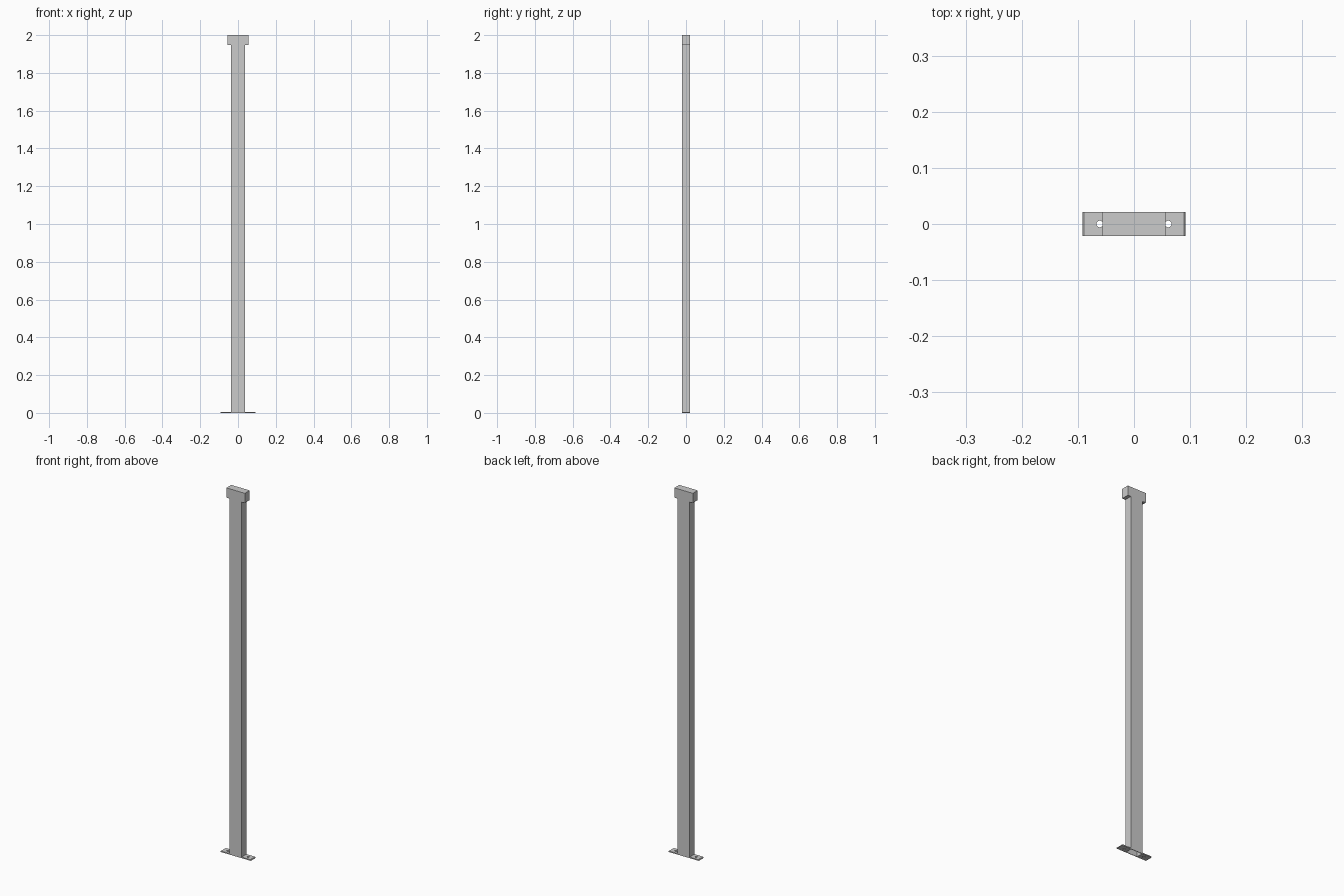
import bpy, bmesh

if "Cube" in bpy.data.objects:
    bpy.data.objects.remove(bpy.data.objects["Cube"])

DEPTH = 0.021      # half depth shared by all parts
POST = 0.037       # half width of the post
WALL = 0.003
HEAD_Z = 1.947


def extrude_profile(name, pts, axis_vec, to_co):
    """Make a closed prism from a 2D profile."""
    bm = bmesh.new()
    face = bm.faces.new([bm.verts.new(to_co(*p)) for p in pts])
    ext = bmesh.ops.extrude_face_region(bm, geom=[face])
    verts = [v for v in ext["geom"] if isinstance(v, bmesh.types.BMVert)]
    bmesh.ops.translate(bm, vec=axis_vec, verts=verts)
    bmesh.ops.recalc_face_normals(bm, faces=bm.faces)
    mesh = bpy.data.meshes.new(name)
    bm.to_mesh(mesh)
    bm.free()
    obj = bpy.data.objects.new(name, mesh)
    bpy.context.collection.objects.link(obj)
    return obj


# Hollow rectangular post, open at the foot
def rect(inset):
    x, y = POST - inset, DEPTH - inset
    return [(-x, -y), (x, -y), (x, y), (-x, y)]


bm = bmesh.new()
rings = [[bm.verts.new((x, y, z)) for x, y in rect(i)]
         for i, z in ((0, 0), (0, HEAD_Z), (WALL, HEAD_Z), (WALL, 0))]
for r in range(4):
    a, b = rings[r], rings[(r + 1) % 4]
    for k in range(4):
        n = (k + 1) % 4
        bm.faces.new((a[k], a[n], b[n], b[k]))
bmesh.ops.recalc_face_normals(bm, faces=bm.faces)
mesh = bpy.data.meshes.new("post")
bm.to_mesh(mesh)
bm.free()
bpy.context.collection.objects.link(bpy.data.objects.new("post", mesh))

# Wider block on top
extrude_profile("head_block",
                [(-0.056, -DEPTH), (0.056, -DEPTH), (0.056, DEPTH), (-0.056, DEPTH)],
                (0, 0, 2 - HEAD_Z), lambda x, y: (x, y, HEAD_Z))

# Foot tab with chamfered end
foot = extrude_profile("foot_tabs",
                       [(POST, 0), (0.092, 0), (0.092, 0.003), (0.089, 0.006), (POST, 0.006)],
                       (0, 2 * DEPTH, 0), lambda x, z: (x, -DEPTH, z))

# Screw hole through the tab
bpy.ops.mesh.primitive_cylinder_add(vertices=24, radius=0.006, depth=0.05,
                                    location=(0.061, 0, 0))
cutter = bpy.context.object
cutter.name = "hole_cutter"
cutter.hide_render = True
cutter.hide_set(True)
cut = foot.modifiers.new("hole", 'BOOLEAN')
cut.operation = 'DIFFERENCE'
cut.solver = 'EXACT'
cut.object = cutter

# Same tab on the other side
foot.modifiers.new("mirror", 'MIRROR').use_axis = (True, False, False)
